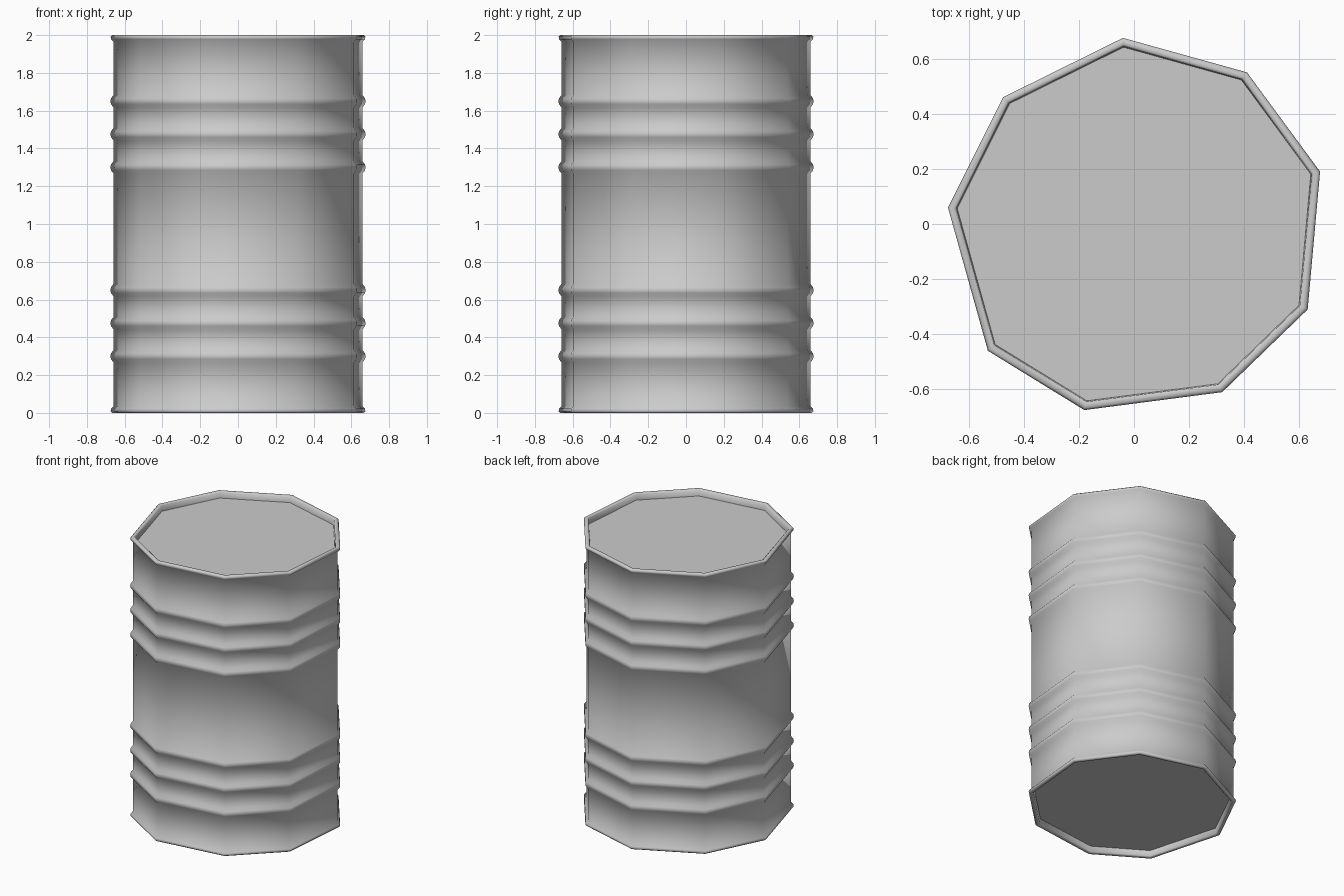
import bpy, bmesh, math

if "Cube" in bpy.data.objects:
    bpy.data.objects.remove(bpy.data.objects["Cube"])

# Hand-shaped nine-sided outline of the drum
outline = [(-0.04, 0.675), (0.41, 0.55), (0.675, 0.19), (0.63, -0.31), (0.32, -0.61),
           (-0.18, -0.675), (-0.53, -0.46), (-0.675, 0.06), (-0.475, 0.46)]
WALL = 0.975

# Side profile as (outline scale, height), from bottom lid to top lid
rim = [(0.95, 0.045), (0.955, 0.006), (0.965, 0.0), (0.988, 0.0),
       (1.0, 0.008), (0.995, 0.022), (WALL, 0.036)]
profile = list(rim)
for z in (0.30, 0.475, 0.65, 1.30, 1.475, 1.65):
    profile += [(WALL, z - 0.034), (0.997, z - 0.015), (1.0, z),
                (0.997, z + 0.015), (WALL, z + 0.034)]
profile += [(s, 2 - z) for s, z in reversed(rim)]

# Barrel shell with rolled rims, ribs and recessed lids
bm = bmesh.new()
rings = [[bm.verts.new((x * s, y * s, z)) for x, y in outline] for s, z in profile]
n = len(outline)
for a, b in zip(rings, rings[1:]):
    for i in range(n):
        j = (i + 1) % n
        bm.faces.new((a[i], a[j], b[j], b[i]))
bm.faces.new(rings[0])
bm.faces.new(rings[-1])
bmesh.ops.recalc_face_normals(bm, faces=bm.faces)
mesh = bpy.data.meshes.new("barrel")
bm.to_mesh(mesh)
bm.free()
barrel = bpy.data.objects.new("barrel", mesh)
bpy.context.collection.objects.link(barrel)
bpy.context.view_layer.objects.active = barrel
barrel.select_set(True)
bpy.ops.object.shade_smooth_by_angle(angle=math.radians(60))
